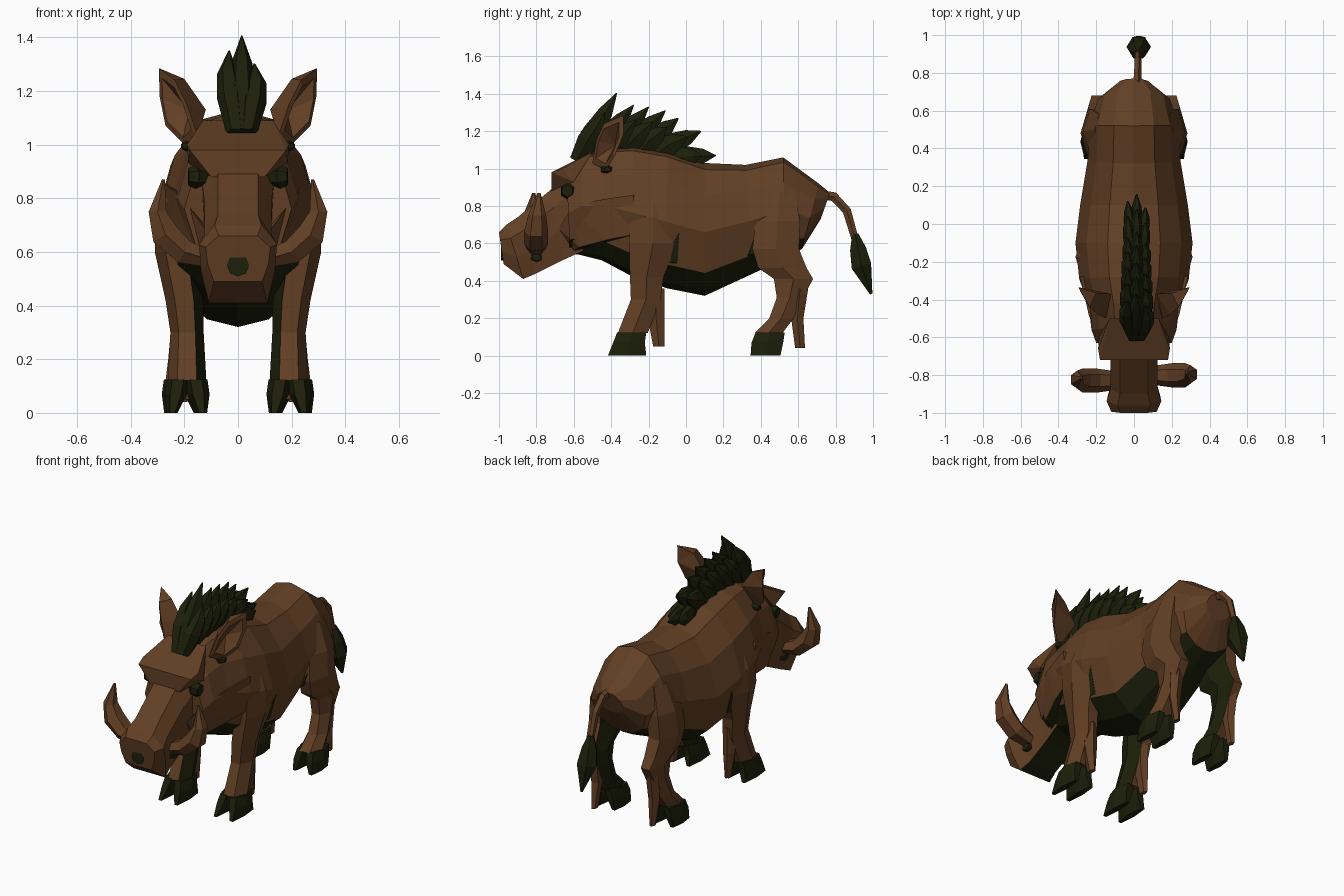
import bpy, bmesh, math
from mathutils import Vector

cube = bpy.data.objects.get("Cube")
if cube:
    bpy.data.objects.remove(cube, do_unlink=True)


def material(name, colour):
    m = bpy.data.materials.new(name)
    m.use_nodes = True
    m.diffuse_color = (*colour, 1)
    bsdf = next(n for n in m.node_tree.nodes if n.type == 'BSDF_PRINCIPLED')
    bsdf.inputs["Base Color"].default_value = (*colour, 1)
    bsdf.inputs["Roughness"].default_value = 0.9
    return m


MATS = [material("brown_hide", (0.122, 0.050, 0.018)),
        material("dark_olive_hair", (0.012, 0.014, 0.003))]
BROWN = lambda c, n, s: 0
DARK = lambda c, n, s: 1


def finish(name, bm, rule, s=1):
    bmesh.ops.recalc_face_normals(bm, faces=bm.faces)
    for f in bm.faces:
        f.material_index = int(rule(f.calc_center_median(), f.normal, s))
    me = bpy.data.meshes.new(name)
    bm.to_mesh(me)
    bm.free()
    for m in MATS:
        me.materials.append(m)
    ob = bpy.data.objects.new(name, me)
    bpy.context.collection.objects.link(ob)


def loft(name, rings, rule=BROWN, s=1):
    bm = bmesh.new()
    loops = [[bm.verts.new((s * p[0], p[1], p[2])) for p in r] for r in rings]
    n = len(loops[0])
    for a, b in zip(loops, loops[1:]):
        for i in range(n):
            j = (i + 1) % n
            bm.faces.new((a[i], a[j], b[j], b[i]))
    bm.faces.new(loops[0])
    bm.faces.new(loops[-1][::-1])
    finish(name, bm, rule, s)


def hull(name, pts, rule=BROWN, s=1):
    bm = bmesh.new()
    for p in pts:
        bm.verts.new((s * p[0], p[1], p[2]))
    bmesh.ops.convex_hull(bm, input=bm.verts)
    finish(name, bm, rule, s)


def tube(name, path, axis=(1, 0, 0), sides=6, rule=BROWN, s=1, level=False):
    """path rows: x, y, z, radius along axis, radius across it"""
    pts = [Vector(p[:3]) for p in path]
    rings = []
    for i, p in enumerate(path):
        t = (pts[min(i + 1, len(pts) - 1)] - pts[max(i - 1, 0)]).normalized()
        n1 = Vector(axis)
        n2 = Vector((0, 1.15, 0)) if level else t.cross(n1).normalized()
        rings.append([pts[i] + n1 * p[3] * math.cos(a) + n2 * p[4] * math.sin(a)
                      for a in (k * math.tau / sides for k in range(sides))])
    loft(name, rings, rule, s)


def sections(rows, profile):
    """rows: top y, top z, bottom y, bottom z, half width"""
    rings = []
    for yt, zt, yb, zb, w in rows:
        half = [(u * w, yb + (yt - yb) * v, zb + (zt - zb) * v) for u, v in profile]
        rings.append(half + [(-x, y, z) for x, y, z in half[::-1] if x > 0])
    return rings


def underside(c, n, s):
    return n.z < -0.35 and c.z < 0.62 and c.y < 0.64


# Torso, neck and skull
loft("body", sections([
    (0.77, 0.87, 0.72, 0.73, 0.09),
    (0.71, 0.92, 0.62, 0.57, 0.19),
    (0.52, 1.06, 0.53, 0.52, 0.235),
    (0.32, 1.02, 0.36, 0.44, 0.245),
    (0.10, 1.03, 0.10, 0.32, 0.285),
    (-0.10, 1.10, -0.10, 0.36, 0.31),
    (-0.28, 1.13, -0.30, 0.43, 0.29),
    (-0.42, 1.12, -0.45, 0.51, 0.24),
    (-0.55, 1.08, -0.57, 0.54, 0.225),
    (-0.64, 1.00, -0.62, 0.54, 0.20)],
    [(0, 1), (.45, .95), (.81, .76), (1, .48), (.78, .17), (.4, .04), (0, 0)]), underside)

# Snout with a bulging nose
loft("snout", sections([
    (-0.56, 1.02, -0.55, 0.56, 0.14),
    (-0.72, 0.89, -0.66, 0.51, 0.125),
    (-0.90, 0.74, -0.80, 0.44, 0.125),
    (-0.96, 0.70, -0.87, 0.41, 0.145),
    (-1.00, 0.66, -0.975, 0.49, 0.12)],
    [(.6, 1), (1, .75), (.95, .4), (.75, 0)]),
    lambda c, n, s: n.z < -0.6 and c.y > -0.9)
tube("nostril", [(0, -0.96, 0.55, .042, .042), (0, -0.988, 0.55, .042, .042)],
     sides=8, rule=DARK)

# Brow ledge
brow = [(.19, -.66, 1.0), (.18, -.72, .98), (.1, -.72, .88), (.185, -.6, .93), (.13, -.5, 1.09)]
hull("brow", brow + [(-x, y, z) for x, y, z in brow])

# Leg rings: x, y, z, x radius, y radius; then spur, hoof centre and hoof reach
LEGS = {
    "front": ([(.19, -.17, .92, .05, .08), (.235, -.175, .74, .075, .125),
               (.23, -.175, .60, .08, .13), (.20, -.21, .42, .07, .09),
               (.19, -.215, .30, .062, .08), (.19, -.285, .12, .072, .08)],
              [(.19, -.165, .36, .04, .045), (.19, -.16, .2, .035, .04),
               (.19, -.145, .05, .015, .028)], -.29, .103),
    "rear": ([(.16, .50, .88, .05, .08), (.195, .49, .72, .075, .12),
              (.205, .48, .57, .078, .125), (.20, .515, .47, .07, .13),
              (.195, .575, .41, .06, .105), (.195, .555, .31, .055, .07),
              (.2, .51, .20, .06, .065), (.2, .44, .12, .07, .075)],
             [(.2, .61, .36, .04, .04), (.2, .595, .2, .035, .03),
              (.2, .61, .04, .015, .024)], .45, .08),
}


def inner(c, n, s):
    return n.x * s < -0.3


for s, side in ((1, "left"), (-1, "right")):
    # Legs with rear spurs and cloven hooves
    for end, (leg, spur, y, reach) in LEGS.items():
        tube(f"{end}_leg_{side}", leg, rule=inner, s=s, level=True)
        tube(f"{end}_spur_{side}", spur, sides=5, s=s, level=True)
        x = leg[-1][0]
        for k, toe in ((-1, "inner"), (1, "outer")):
            tube(f"{end}_hoof_{toe}_{side}", [
                (x + k * .034, y, .125, .042, .078),
                (x + k * .042, y - .015, .07, .042, .085),
                (x + k * .055, y - .025, 0, .02, reach)],
                rule=DARK, s=s, level=True)

    # Dark hair behind the shoulder and before the thigh
    hull(f"armpit_hair_{side}", [(.292, -.035, .66), (.25, -.045, .5), (.25, -.13, .5),
                                 (.15, -.1, .41), (.2, -.1, .6)], DARK, s)
    hull(f"groin_hair_{side}", [(.228, .36, .62), (.205, .33, .54), (.205, .4, .54),
                                (.1, .34, .47), (.15, .38, .58)], DARK, s)

    # Cheek blending back into the shoulder
    hull(f"cheek_{side}", [
        (.12, -.68, .68), (.19, -.62, .78), (.24, -.48, .83), (.285, -.28, .86),
        (.27, -.27, .65), (.23, -.42, .62), (.17, -.57, .58), (.1, -.6, .56), (.1, -.25, .8)],
        lambda c, n, s: n.z < -0.75, s)

    # Eye
    tube(f"eye_{side}", [(.12, -.61, .88, .04, .035), (.158, -.632, .88, .045, .045),
                         (.185, -.634, .88, .032, .032)], axis=(0, 0, 1), rule=DARK, s=s)

    # Dark mouth corner and tusk, the left one set slightly further back
    tube(f"mouth_corner_{side}", [(.08, -.8, .525, .03, .035), (.126, -.8, .525, .02, .03)],
         axis=(0, 0, 1), rule=DARK, s=s)
    d = .014 * s
    tube(f"tusk_{side}", [
        (.10, -.815 + d, .57, .05, .035), (.2, -.815 + d, .6, .064, .052),
        (.272, -.815 + d, .665, .064, .06), (.3, -.81 + d, .75, .048, .038),
        (.278, -.80 + d, .87, .008, .006)], axis=(0, 1, 0), s=s)

    # Hollow ear: rim, inset cavity and outer shell
    rim = [Vector(p) for p in ((.15, -.5, 1.03), (.19, -.48, 1.15), (.235, -.44, 1.24),
                               (.295, -.335, 1.285), (.292, -.335, 1.18),
                               (.27, -.38, 1.07), (.19, -.43, .99))]
    mid = sum(rim, Vector()) / len(rim)
    lip = [p.lerp(mid, 0.25) + Vector((.004, -.004, 0)) for p in rim]
    bm = bmesh.new()
    add = lambda p: bm.verts.new((s * p[0], p[1], p[2]))
    r, l = [add(p) for p in rim], [add(p) for p in lip]
    pit, back = add(mid + Vector((-.05, .035, -.01))), add((.12, -.37, 1.13))
    top = add((.2, -.365, 1.245))
    for i in range(len(r)):
        j = (i + 1) % len(r)
        bm.faces.new((r[i], r[j], l[j], l[i]))
        bm.faces.new((l[i], l[j], pit))
        bm.faces.new((r[j], r[i], top if i in (2, 3) else back))
    bm.faces.new((r[2], top, back))
    bm.faces.new((r[4], back, top))
    finish(f"ear_{side}", bm, BROWN, s)

    # Dark tuft under the ear
    tube(f"ear_tuft_{side}", [(.14, -.43, 1.0, .02, .03), (.185, -.425, .995, .025, .035),
                              (.208, -.42, .995, .012, .02)], axis=(0, 0, 1), rule=DARK, s=s)

# Mane of broad leaf blades: base y, base z, tip y, tip z
MANE = [(-.585, 1.06, -.37, 1.405), (-.5, 1.09, -.28, 1.34), (-.42, 1.1, -.2, 1.33),
        (-.34, 1.11, -.11, 1.31), (-.25, 1.11, -.04, 1.27), (-.16, 1.1, .08, 1.2),
        (-.08, 1.06, .16, 1.07)]
for i, (y0, z0, y1, z1) in enumerate(MANE):
    w = 1 - .06 * i
    for k, reach in ((-1, .84), (0, 1), (1, .7)):
        dy, dz = (y1 - y0) * reach, (z1 - z0) * reach
        x = 0.014 + 0.022 * k
        tube(f"mane_blade_{i + 1}_{k + 2}", [
            (x, y0, z0 - .02, .035, .045),
            (x + .02 * k * w, y0 + dy * .4, z0 + dz * .38, .05 * w, .065),
            (x + .03 * k * w, y0 + dy * .72, z0 + dz * .7, .04 * w, .045),
            (x + .025 * k, y0 + dy, z0 + dz, .003, .003)], rule=DARK)

# Tail and tuft
tube("tail", [(.015, .70, .86, .03, .03), (.018, .79, .85, .022, .026),
              (.02, .86, .775, .02, .024), (.02, .905, .62, .015, .02)], sides=5)
tube("tail_tuft", [(.02, .905, .65, .018, .02), (.022, .92, .57, .05, .05),
                   (.025, .938, .48, .065, .062), (.025, .99, .33, .006, .008)], rule=DARK)
